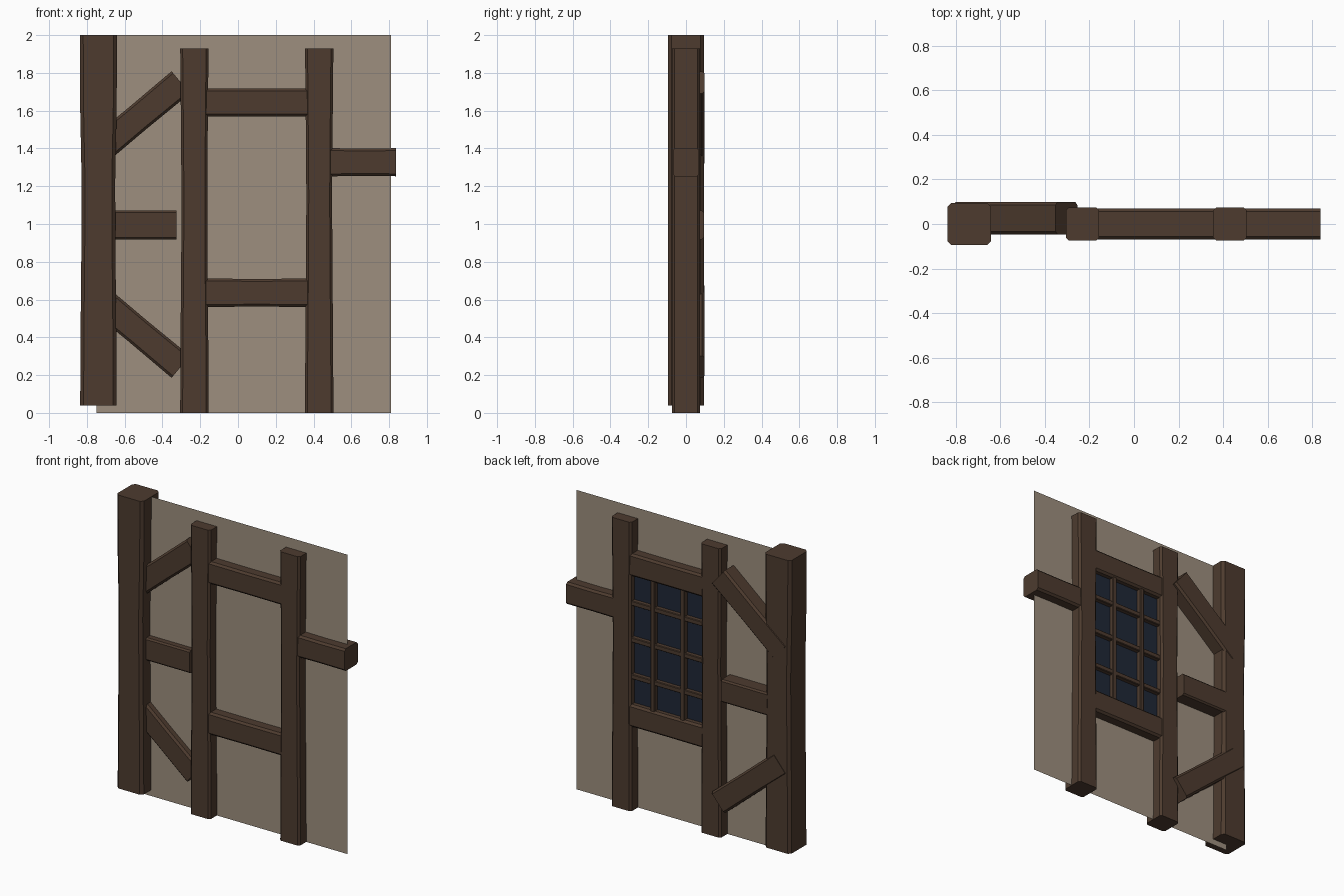
import bpy, bmesh, math
from mathutils import Vector

if "Cube" in bpy.data.objects:
    bpy.data.objects.remove(bpy.data.objects["Cube"])


def material(name, rgb):
    m = bpy.data.materials.new(name)
    m.diffuse_color = (*rgb, 1)
    m.use_nodes = True
    m.node_tree.nodes["Principled BSDF"].inputs["Base Color"].default_value = m.diffuse_color
    return m


WOOD = material("dark_wood", (0.075, 0.044, 0.028))
PLASTER = material("plaster", (0.34, 0.275, 0.21))
GLASS = material("glass", (0.014, 0.021, 0.038))


def finish(name, bm, mat):
    bmesh.ops.recalc_face_normals(bm, faces=bm.faces)
    me = bpy.data.meshes.new(name)
    bm.to_mesh(me)
    bm.free()
    me.materials.append(mat)
    ob = bpy.data.objects.new(name, me)
    bpy.context.collection.objects.link(ob)
    return ob


def beam(name, start, end, width, depth, chamfer=0.015, waist=(1, 1)):
    """Chamfered timber swept from start to end in the xz plane; waist scales the width per ring."""
    a, b = Vector(start), Vector(end)
    axis = (b - a).normalized()
    depth_dir = Vector((0, 1, 0))
    side = axis.cross(depth_dir)
    d, c = depth / 2, chamfer
    bm = bmesh.new()
    rings = []
    for i, s in enumerate(waist):
        p = a.lerp(b, i / (len(waist) - 1))
        w = width / 2 * s
        profile = [(w, d - c), (w - c, d), (c - w, d), (-w, d - c),
                   (-w, c - d), (c - w, -d), (w - c, -d), (w, c - d)]
        rings.append([bm.verts.new(p + side * u + depth_dir * v) for u, v in profile])
    for r, q in zip(rings, rings[1:]):
        for k in range(8):
            n = (k + 1) % 8
            bm.faces.new((r[k], r[n], q[n], q[k]))
    bm.faces.new(rings[0])
    bm.faces.new(rings[-1])
    return finish(name, bm, WOOD)


def panel(name, x0, x1, z0, z1, y, mat):
    bm = bmesh.new()
    bm.faces.new([bm.verts.new(v) for v in
                  ((x0, y, z0), (x1, y, z0), (x1, y, z1), (x0, y, z1))])
    return finish(name, bm, mat)


# Plaster wall sheet
panel("wall_panel", -0.75, 0.81, 0, 2, 0, PLASTER)

# Upright posts, slightly hewn in at the middle
hewn = (1, 0.98, 0.93, 0.91, 0.95, 1)
beam("corner_post", (-0.739, 0, 0.04), (-0.739, 0, 2), 0.197, 0.19, 0.018,
     (0.98, 0.96, 0.92, 0.9, 0.98, 1))
beam("window_post_left", (-0.231, 0, 0), (-0.231, 0, 1.93), 0.15, 0.148, 0.013, hewn)
beam("window_post_right", (0.43, 0, 0), (0.43, 0, 1.93), 0.15, 0.148, 0.013, hewn)

# Rails above and below the window, and the short rail on the right
beam("upper_rail", (-0.20, 0, 1.643), (0.40, 0, 1.643), 0.15, 0.14, 0.013, (1, 0.98, 1))
beam("lower_rail", (-0.20, 0, 0.636), (0.40, 0, 0.636), 0.15, 0.14, 0.013, (1, 0.98, 1))
beam("right_rail", (0.46, 0, 1.327), (0.837, 0, 1.327), 0.15, 0.14, 0.013, (1, 0.97, 0.99))

# Short middle rail and mirrored diagonal braces on the left
beam("left_rail", (-0.69, 0.024, 0.995), (-0.325, 0.024, 0.995), 0.152, 0.14, 0.01)
for label, sign in (("upper", 1), ("lower", -1)):
    beam(label + "_brace", (-0.76, 0.026, 0.997 + sign * 0.373),
         (-0.303, 0.026, 0.997 + sign * 0.753), 0.152, 0.145, 0.013, (1, 0.97, 1))

# Window glass and glazing bars on the back of the wall
panel("window_glass", -0.19, 0.39, 0.68, 1.60, 0.03, GLASS)
for i, x in enumerate((-0.015, 0.205)):
    beam(f"glazing_bar_upright_{i + 1}", (x, 0.042, 0.68), (x, 0.042, 1.60), 0.032, 0.04, 0.004)
for i in range(3):
    z = 1.14 + (i - 1) * 0.245
    beam(f"glazing_bar_cross_{i + 1}", (-0.19, 0.041, z), (0.39, 0.041, z), 0.032, 0.036, 0.004)
